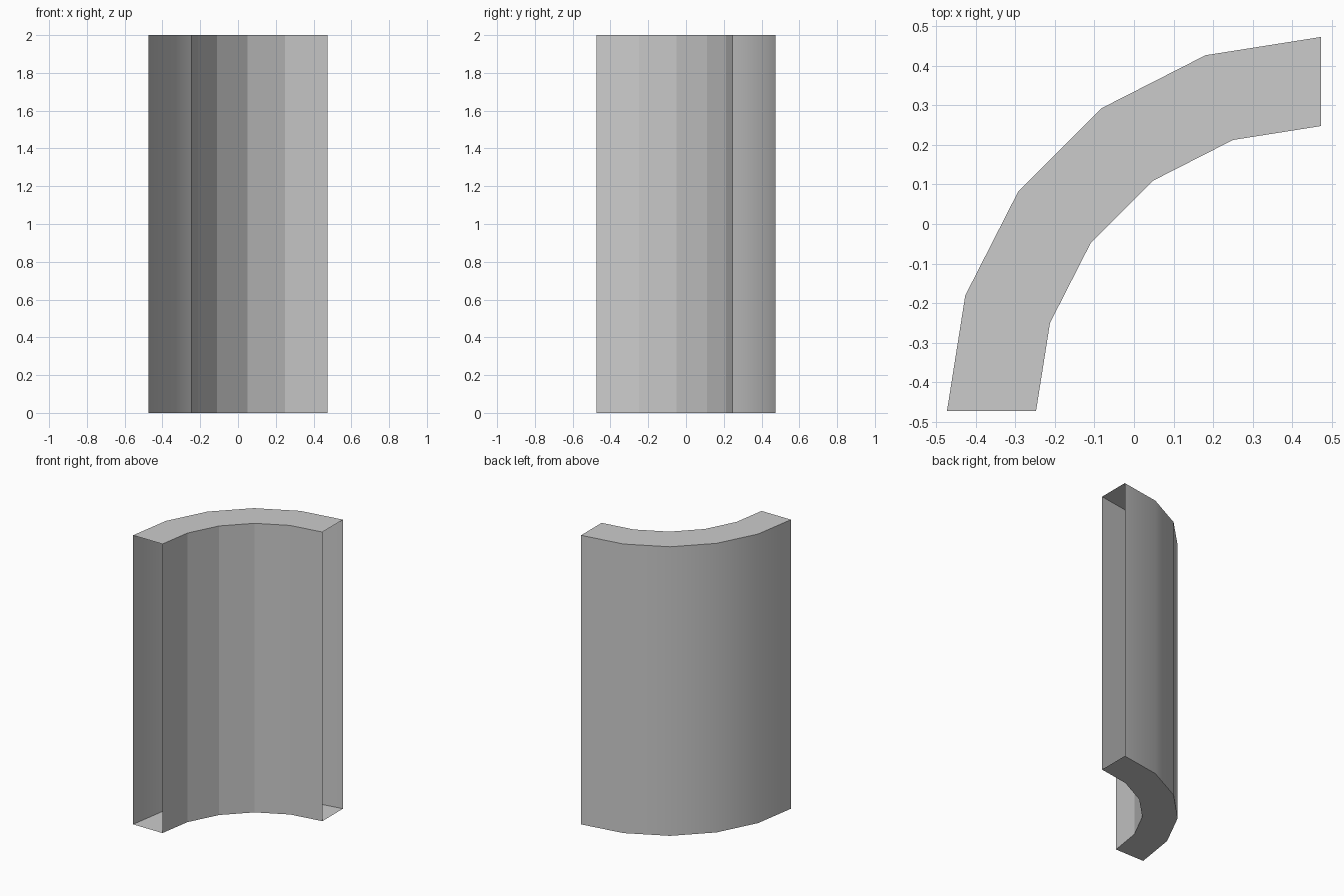
import bpy, bmesh, math

if "Cube" in bpy.data.objects:
    bpy.data.objects.remove(bpy.data.objects["Cube"])

SEGMENTS = 5
OUTER, INNER, HEIGHT = 0.945, 0.72, 2.0
CX, CY = OUTER / 2, -OUTER / 2   # centre of the quarter circle


def arc(bm, radius, z):
    """Row of vertices along the quarter arc."""
    row = []
    for i in range(SEGMENTS + 1):
        a = math.pi - i * math.pi / 2 / SEGMENTS
        row.append(bm.verts.new((CX + radius * math.cos(a), CY + radius * math.sin(a), z)))
    return row


def strip(bm, a, b, smooth=False):
    """Quads between two rows."""
    for i in range(SEGMENTS):
        f = bm.faces.new((a[i], a[i + 1], b[i + 1], b[i]))
        f.smooth = smooth


bm = bmesh.new()
out_low, out_high = arc(bm, OUTER, 0), arc(bm, OUTER, HEIGHT)
in_low, in_high = arc(bm, INNER, 0), arc(bm, INNER, HEIGHT)

# Outer wall (smooth), inner wall (faceted), top and bottom; both ends stay open
strip(bm, out_high, out_low, smooth=True)
strip(bm, in_low, in_high)
strip(bm, in_high, out_high)
strip(bm, out_low, in_low)
for f in bm.faces:
    f.normal_update()
top = [f for f in bm.faces if f.calc_center_median().z > HEIGHT - 0.01]
if top[0].normal.z < 0:
    bmesh.ops.reverse_faces(bm, faces=bm.faces[:])

# Crisp rims between walls and caps
for e in bm.edges:
    if len(e.link_faces) == 2 and e.calc_face_angle(0) > math.radians(30):
        e.smooth = False

mesh = bpy.data.meshes.new("curved_wall")
bm.to_mesh(mesh)
bm.free()
bpy.context.collection.objects.link(bpy.data.objects.new("curved_wall", mesh))
